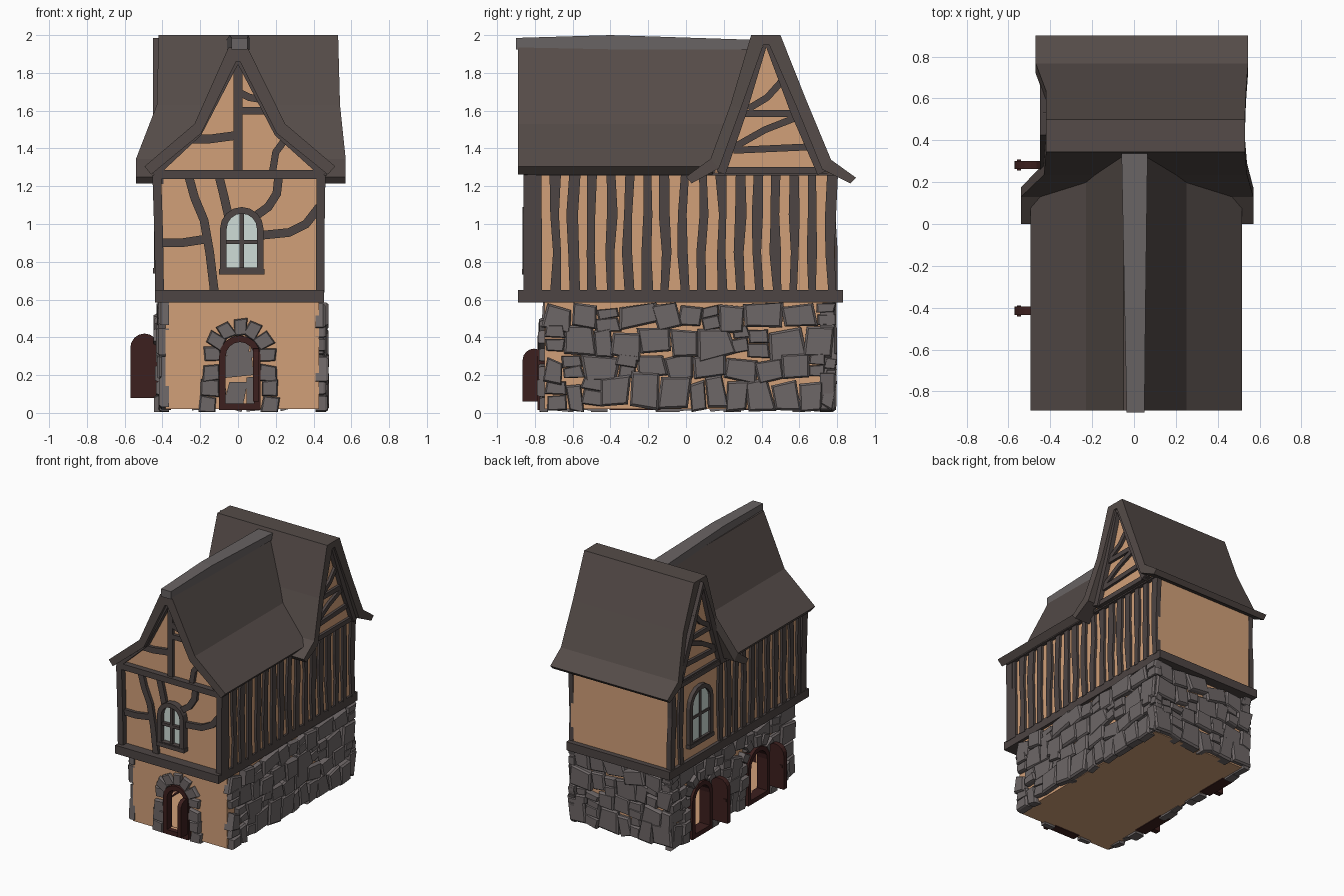
import bpy, bmesh, random
from math import sin, cos, pi, hypot

if "Cube" in bpy.data.objects:
    bpy.data.objects.remove(bpy.data.objects["Cube"])
random.seed(7)


def material(name, r, g, b):
    m = bpy.data.materials.new(name)
    m.diffuse_color = (r, g, b, 1)
    m.use_nodes = True
    m.node_tree.nodes["Principled BSDF"].inputs["Base Color"].default_value = m.diffuse_color
    return m


PLASTER = material("plaster", .64, .35, .19)
ROOF = material("roof_brown", .09, .071, .065)
TIMBER = material("timber_brown", .075, .059, .057)
STONE = material("stone_grey", .155, .135, .135)
RIDGE = material("ridge_grey", .14, .125, .125)
DOOR = material("door_red", .046, .014, .013)
GLASS = material("pale_glass", .62, .72, .68)

# wall planes: u along the wall, v up, d outward
FRONT = lambda u, v, d: (u, -.815 - d, v)
RIGHT = lambda u, v, d: (.44 + d, u, v)
LEFT = lambda u, v, d: (-.415 - d, u, v)
G_FRONT = lambda u, v, d: (u, -.75 - d, v)
G_RIGHT = lambda u, v, d: (.43 + d, u, v)
G_LEFT = lambda u, v, d: (-.385 - d, u, v)
G_BACK = lambda u, v, d: (u, .75 + d, v)
ALONG_X = lambda u, v, d: (d, u, v)
ALONG_Y = lambda u, v, d: (u, d, v)


def mesh(name, verts, faces, mat):
    me = bpy.data.meshes.new(name)
    me.from_pydata(verts, [], faces)
    bm = bmesh.new()
    bm.from_mesh(me)
    bmesh.ops.recalc_face_normals(bm, faces=bm.faces)
    bm.to_mesh(me)
    bm.free()
    me.materials.append(mat)
    ob = bpy.data.objects.new(name, me)
    bpy.context.collection.objects.link(ob)
    return ob


def panel(name, plane, pts, d0, d1, mat):
    n = len(pts)
    verts = [plane(u, v, d) for d in (d0, d1) for u, v in pts]
    faces = [list(range(n)), list(range(n, 2 * n))]
    faces += [(i, (i + 1) % n, (i + 1) % n + n, i + n) for i in range(n)]
    return mesh(name, verts, faces, mat)


def box(name, x0, x1, y0, y1, z0, z1, mat):
    return panel(name, ALONG_Y, [(x0, z0), (x1, z0), (x1, z1), (x0, z1)], y0, y1, mat)


def ribbon(name, plane, outer, inner, d0, d1, mat, closed=False):
    n = len(outer)
    d0 = d0 if isinstance(d0, list) else [d0] * n
    d1 = d1 if isinstance(d1, list) else [d1] * n
    verts = []
    for (a, b), (c, e), s, t in zip(outer, inner, d0, d1):
        verts += [plane(a, b, s), plane(c, e, s), plane(c, e, t), plane(a, b, t)]
    faces = []
    for i in range(n if closed else n - 1):
        p, q = 4 * i, 4 * ((i + 1) % n)
        faces += [(p + k, p + (k + 1) % 4, q + (k + 1) % 4, q + k) for k in range(4)]
    if not closed:
        faces += [(0, 1, 2, 3), (4 * n - 4, 4 * n - 3, 4 * n - 2, 4 * n - 1)]
    return mesh(name, verts, faces, mat)


def beam(name, plane, path, w=.045, d0=-.02, d1=.03, mat=TIMBER, wobble=0):
    a, b = [], []
    for i, (u, v) in enumerate(path):
        p, q = path[max(i - 1, 0)], path[min(i + 1, len(path) - 1)]
        du, dv = q[0] - p[0], q[1] - p[1]
        h = (w + random.uniform(-wobble, wobble)) / 2 / hypot(du, dv)
        a.append((u - dv * h, v + du * h))
        b.append((u + dv * h, v - du * h))
    return ribbon(name, plane, a, b, d0, d1, mat)


def arch(c, v0, v1, w, n=8):
    r = w / 2
    return [(c - r, v0)] + [(c - r * cos(pi * i / n), v1 - r + r * sin(pi * i / n))
                            for i in range(n + 1)] + [(c + r, v0)]


def stones(name, plane, items, depth, back=-.02):
    # each item is a rough block (u, v, width, height, angle) with a chamfered face
    verts, faces = [], []
    for u, v, w, h, ang in items:
        quad = [(sx * w / 2 + random.uniform(-.1, .1) * w, sy * h / 2 + random.uniform(-.1, .1) * h)
                for sx, sy in ((-1, -1), (1, -1), (1, 1), (-1, 1))]
        dd = depth + random.uniform(-.012, .01)
        k = len(verts)
        for s, d in ((1, back), (1, dd - .013), (.86, dd)):
            verts += [plane(u + s * (x * cos(ang) - y * sin(ang)),
                            min(.584, max(.004, v + s * (x * sin(ang) + y * cos(ang)))), d) for x, y in quad]
        faces += [tuple(k + i for i in r) for r in ((0, 1, 2, 3), (8, 9, 10, 11))]
        faces += [(k + 4 * l + i, k + 4 * l + (i + 1) % 4, k + 4 * l + 4 + (i + 1) % 4, k + 4 * l + 4 + i)
                  for l in (0, 1) for i in range(4)]
    return mesh(name, verts, faces, STONE)


def stone_wall(name, plane, u0, u1, holes=(), back=-.02):
    items, z = [], .02
    for h in (.16, .12, .15, .125):
        u = u0
        while u < u1 - .03:
            w = min(random.uniform(.08, .2), u1 - u)
            parts = ((.5, 1),) if w > .12 or random.random() < .4 else ((.27, .5), (.77, .45))
            lift, ang = random.uniform(-.02, .02), random.uniform(-.2, .2)
            for f, s in parts:
                c = (u + w / 2, z + h * f + lift)
                if all(abs(c[0] - k) > hw + w * .4 or c[1] > top for k, hw, top in holes):
                    items.append((*c, w, h * s * random.uniform(.9, 1.1), ang))
            u += w
        z += h
    stones(name, plane, items, .042, back)


def doorway(name, plane, c, top, w, depth):
    # timber frame and the ring of stones around it
    ribbon(name + "_frame", plane, arch(c, .015, top, w), arch(c, .05, top - .035, w - .07),
           -.03, depth, DOOR, True)
    r, cz = w / 2 + .035, top - w / 2
    ring = [(c + s * (r + .02 - .008 * i), .045 + i * (cz - .05) / 3, .09, .085, random.uniform(-.1, .1))
            for s in (-1, 1) for i in range(3)]
    for i in range(7):
        a = pi * i / 6
        ring.append((c + r * cos(a), cz + .01 + r * sin(a), .07, .085, a - pi / 2))
    stones(name + "_stones", plane, ring, depth - .005)


def window(name, plane, c, v0, v1, w, depth):
    ribbon(name + "_frame", plane, arch(c, v0, v1, w), arch(c, v0 + .035, v1 - .035, w - .07),
           -.02, depth, TIMBER, True)
    panel(name + "_glass", plane, arch(c, v0 + .02, v1 - .02, w - .05), -.02, .012, GLASS)
    mid = v0 + (v1 - v0) * .48
    beam(name + "_upright_bar", plane, [(c, v0 + .02), (c, v1 - .02)], .022, 0, depth - .012)
    beam(name + "_cross_bar", plane, [(c - w / 2 + .02, mid), (c + w / 2 - .02, mid)], .022, 0, depth - .012)
    beam(name + "_sill", plane, [(c - w / 2 - .005, v0 + .012), (c + w / 2 + .005, v0 + .012)], .03, 0, depth + .004)


# ground floor shell with three arched openings
ground = box("ground_floor_wall", -.385, .43, -.75, .75, .02, .6, PLASTER)
DOORS = (("front_door", G_FRONT, .01, .41, .22), ("left_back_door", G_LEFT, .43, .43, .25),
         ("left_front_door", G_LEFT, -.27, .43, .27))
cutters = [box("room_cutter", -.36, .405, -.725, .725, .045, .57, PLASTER)]
cutters += [panel(n + "_cutter", p, arch(c, .05, t - .02, w - .04), -.06, .06, PLASTER)
            for n, p, c, t, w in DOORS]
for c in cutters:
    m = ground.modifiers.new(c.name, 'BOOLEAN')
    m.operation, m.solver, m.object = 'DIFFERENCE', 'EXACT', c
    c.hide_render = True
    c.hide_set(True)
for n, p, c, t, w in DOORS:
    doorway(n, p, c, t, w, .035 if p is G_FRONT else .06)

# stone cladding
stone_wall("right_stones", G_RIGHT, -.745, .79)
stone_wall("back_stones", G_BACK, -.42, .46, back=-.04)
stone_wall("left_stones", G_LEFT, -.755, .79, ((.43, .12, .45), (-.27, .13, .45)))

# open door leaves with handles
panel("front_door_leaf", ALONG_X, arch(-.805, .06, .34, .12), .08, .112, DOOR)
for n, y in (("left_back", .262), ("left_front", -.435)):
    panel(n + "_door_leaf", ALONG_Y, arch(-.495, .08, .42, .15), y, y + .04, DOOR)
    box(n + "_door_handle", -.56, -.54, y - .006, y + .046, .25, .27, DOOR)

# jettied upper floor
box("jetty_beam", -.44, .455, -.89, .83, .585, .65, TIMBER)
box("upper_floor_wall", -.415, .44, -.815, .79, .64, 1.28, PLASTER)
window("front_window", FRONT, .02, .735, 1.09, .23, .05)
window("left_window", LEFT, .44, .74, 1.19, .29, .03)

# close studding along both sides
for side, plane in (("right", RIGHT), ("left", LEFT)):
    for i in range(17):
        y = -.79 + i * .0975
        if side == "left" and abs(y - .44) < .17:
            continue
        beam(f"{side}_stud_{i}", plane, [(y + random.uniform(-.01, .01), z) for z in (.64, .85, 1.05, 1.28)],
             .05, d1=.018, wobble=.012)
    beam(side + "_wall_plate", plane, [(-.84, 1.275), (.8, 1.275)], .035)

# front timber framing
FRAMING = [[(-.415, .64), (-.42, .95), (-.43, 1.26)], [(.435, .64), (.435, .95), (.44, 1.26)],
           [(-.43, 1.262), (.45, 1.262)], [(0, 1.26), (0, 1.86)],
           [(-.26, 1.25), (-.23, 1.14), (-.18, 1.02), (-.15, .85), (-.125, .64)],
           [(-.1, 1.25), (-.075, 1.15), (-.05, 1.04)],
           [(.215, 1.25), (.205, 1.16), (.16, 1.09), (.09, 1.04)],
           [(.43, 1.09), (.36, 1.0), (.27, .955), (.12, .94)],
           [(-.42, .9), (-.3, .9), (-.17, .92)],
           [(-.28, 1.45), (-.15, 1.45), (0, 1.47)], [(0, 1.7), (.06, 1.67), (.12, 1.66)],
           [(0, 1.6), (.16, 1.6)], [(.18, 1.26), (.2, 1.38), (.28, 1.49)]]
for i, path in enumerate(FRAMING):
    beam(f"front_timber_{i}", FRONT, path, .038 if i > 9 else .046, d1=.045 if i < 3 else .025)

# gable walls with edge boards
panel("front_gable_wall", FRONT, [(-.42, 1.25), (-.21, 1.5), (0, 1.88), (.21, 1.5), (.44, 1.25)], -.05, 0, PLASTER)
beam("front_gable_board", FRONT, [(-.45, 1.265), (-.215, 1.485), (0, 1.87), (.215, 1.485), (.46, 1.265)], .05, -.02, .045)
for side, plane in (("right", RIGHT), ("left", LEFT)):
    out = .04 if side == "right" else 0
    panel(side + "_gable_wall", plane, [(.15, 1.27), (.27, 1.61), (.385, 1.96), (.46, 1.96), (.6, 1.63), (.76, 1.27)],
          -.05, out, PLASTER)
    beam(side + "_gable_board", plane, [(.185, 1.27), (.295, 1.59), (.425, 1.96), (.58, 1.59), (.72, 1.27)],
         .05, -.02, out + .035)
    for i, p in enumerate(([(.17, 1.285), (.75, 1.285)], [(.25, 1.39), (.69, 1.41)],
                           [(.3, 1.585), (.58, 1.585)], [(.33, 1.61), (.43, 1.67), (.52, 1.77)],
                           [(.26, 1.41), (.42, 1.5), (.6, 1.57)])):
        beam(f"{side}_gable_timber_{i}", plane, p, .036, -.02, out + .02)

# main roof, cut back along the valley
o = [(-.495, 1.305), (-.23, 1.53), (-.05, 1.935), (.05, 1.935), (.25, 1.53), (.515, 1.305)]
n = [(-.46, 1.262), (-.195, 1.48), (-.01, 1.86), (.01, 1.86), (.205, 1.48), (.475, 1.262)]
ribbon("main_roof", ALONG_Y, o, n, -.89, [.14, .24, .36, .36, .24, .14], ROOF)
ribbon("ridge_cap", ALONG_X, [(-.9, 1.985), (-.4, 2.0), (.36, 1.975)], [(-.9, 1.925), (-.4, 1.925), (.36, 1.925)],
       [-.035, -.045, -.06], [.05, .055, .065], RIDGE)

# cross roof with flared eaves
o = [(0, 1.25), (.13, 1.345), (.235, 1.63), (.345, 2), (.5, 2), (.635, 1.66), (.768, 1.34), (.9, 1.245)]
n = [(.03, 1.215), (.175, 1.295), (.29, 1.61), (.41, 1.95), (.44, 1.95), (.585, 1.62), (.72, 1.29), (.87, 1.215)]
ribbon("cross_roof", ALONG_X, o, n, [-.54, -.54, -.43, -.42, -.42, -.42, -.47, -.47],
       [.57, .57, .54, .53, .53, .535, .545, .545], ROOF)
